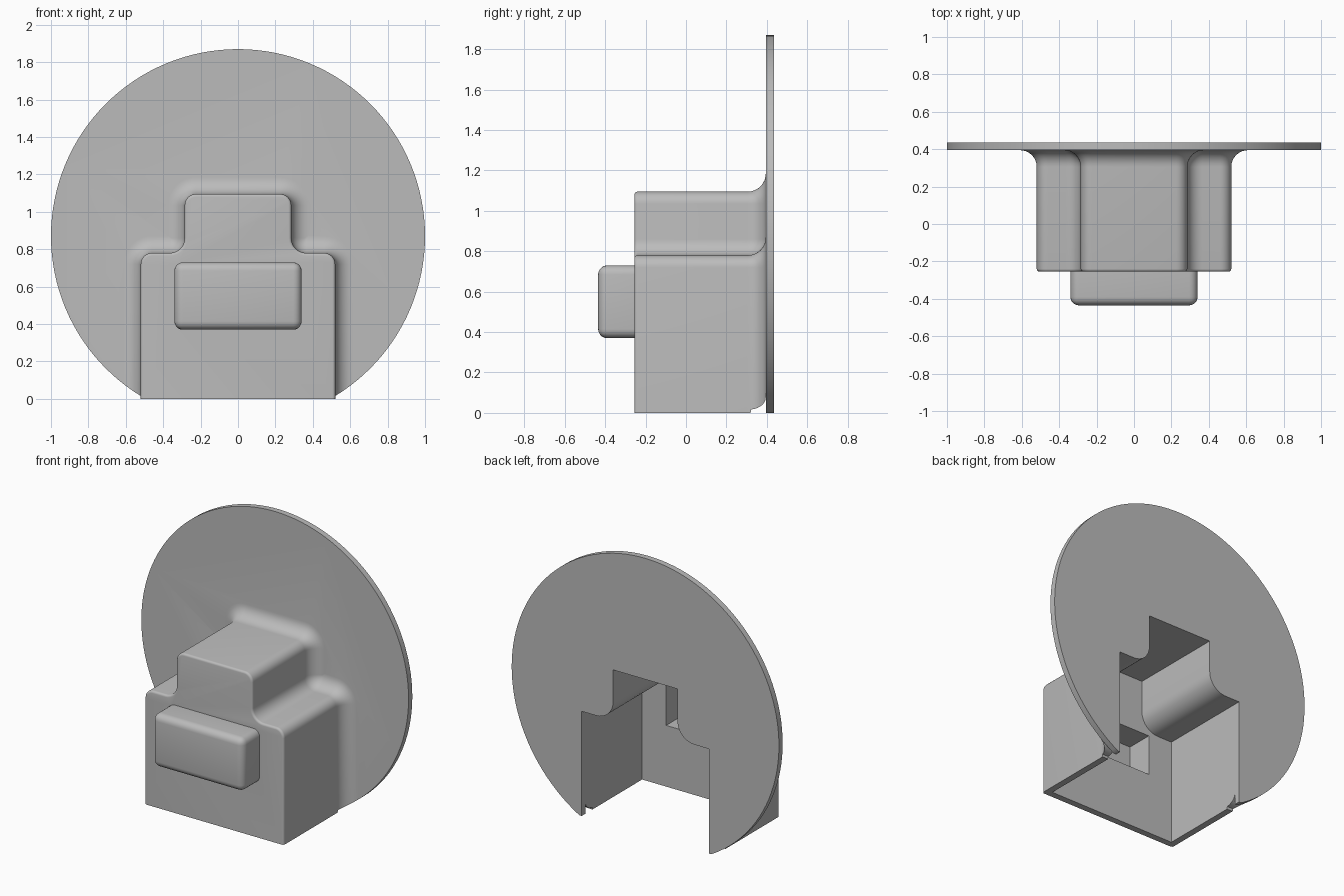
import bpy, bmesh, math
from mathutils import Matrix

cube = bpy.data.objects.get("Cube")
if cube:
    bpy.data.objects.remove(cube, do_unlink=True)

WALL = 0.044
DISC_Z = 0.87
BACK = 0.435

grey = bpy.data.materials.new("plain grey")
grey.use_nodes = True
colour = (0.5, 0.5, 0.5, 1)
grey.diffuse_color = colour
grey.node_tree.nodes["Principled BSDF"].inputs["Base Color"].default_value = colour


def make_object(name, bm):
    bmesh.ops.recalc_face_normals(bm, faces=bm.faces)
    mesh = bpy.data.meshes.new(name)
    bm.to_mesh(mesh)
    bm.free()
    obj = bpy.data.objects.new(name, mesh)
    bpy.context.collection.objects.link(obj)
    mesh.materials.append(grey)
    return obj


def arc(cx, cz, r, start, end, steps=8):
    angles = [math.radians(start + (end - start) * i / steps) for i in range(steps + 1)]
    return [(cx + r * math.cos(a), cz + r * math.sin(a)) for a in angles]


def stepped_outline(w1, h1, w2, h2, convex, concave, bottom):
    """Stepped arch, wide below and narrow above, mirrored about x = 0."""
    half = [(w1, bottom)]
    half += arc(w1 - convex, h1 - convex, convex, 0, 90) if convex else [(w1, h1)]
    half += arc(w2 + concave, h1 + concave, concave, 270, 180)
    half += arc(w2 - convex, h2 - convex, convex, 0, 90) if convex else [(w2, h2)]
    return half + [(-x, z) for x, z in reversed(half)]


def loft(name, rings):
    """Skin a list of (y, outline) rings and cap both ends."""
    bm = bmesh.new()
    loops = [[bm.verts.new((x, y, z)) for x, z in pts] for y, pts in rings]
    for a, b in zip(loops, loops[1:]):
        for i in range(len(a)):
            j = (i + 1) % len(a)
            bm.faces.new((a[i], a[j], b[j], b[i]))
    bm.faces.new(loops[0])
    bm.faces.new(loops[-1])
    return make_object(name, bm)


def box(name, lo, hi, radius=0):
    bm = bmesh.new()
    bmesh.ops.create_cube(bm, size=1)
    for v in bm.verts:
        v.co = [l + (c + 0.5) * (h - l) for c, l, h in zip(v.co, lo, hi)]
    if radius:
        edges = [e for e in bm.edges if min(v.co.y for v in e.verts) < hi[1] - 0.01]
        bmesh.ops.bevel(bm, geom=edges, offset=radius, segments=5, profile=0.5,
                        affect='EDGES')
    return make_object(name, bm)


def combine(target, tool, operation):
    mod = target.modifiers.new("combine", 'BOOLEAN')
    mod.operation = operation
    mod.solver = 'EXACT'
    mod.object = tool
    bpy.context.view_layer.objects.active = target
    bpy.ops.object.modifier_apply(modifier=mod.name)
    bpy.data.objects.remove(tool, do_unlink=True)


# Housing: rounded front edge, straight sides, flare into the disc
def housing_ring(y, d):
    bottom = -0.1
    if d > 0:
        bottom = DISC_Z - math.sqrt(1 - (0.52 + d) ** 2)
    return y, stepped_outline(0.52 + d, 0.78 + d, 0.285 + d, 1.095 + d,
                              0.06 + d, max(0.08 - d, 0.004), bottom)


EDGE, FLARE, STEPS = 0.015, 0.09, 8
rings = []
for i in range(5):
    a = math.radians(90 * i / 4)
    rings.append(housing_ring(-0.255 + EDGE * (1 - math.cos(a)), EDGE * (math.sin(a) - 1)))
for i in range(STEPS + 1):
    a = math.radians(90 * i / STEPS)
    rings.append(housing_ring(0.305 + FLARE * math.sin(a), FLARE * (1 - math.cos(a))))
rings.append(housing_ring(0.41, FLARE))
shell = loft("housing_with_disc", rings)

# Round back disc
bm = bmesh.new()
bmesh.ops.create_cone(bm, cap_ends=True, segments=128, radius1=1, radius2=1, depth=0.04,
                      matrix=Matrix.Translation((0, BACK - 0.02, DISC_Z))
                      @ Matrix.Rotation(math.pi / 2, 4, 'X'))
combine(shell, make_object("back_disc", bm), 'UNION')

# Rounded block on the front
combine(shell, box("front_block", (-0.34, -0.435, 0.37), (0.34, -0.225, 0.73), 0.045), 'UNION')

# Hollow inside, open at the back and below, reaching into the front block
cavity = stepped_outline(0.52 - WALL, 0.708, 0.285 - WALL, 1.095 - WALL, 0, 0.125, -0.3)
combine(shell, loft("cavity", [(-0.255 + WALL, cavity), (0.6, cavity)]), 'DIFFERENCE')
combine(shell, box("block_cavity", (-0.34 + WALL, -0.435 + WALL, 0.37 + WALL),
                   (0.34 - WALL, 0, 0.73 - WALL)), 'DIFFERENCE')

# Flat base
combine(shell, box("base_cut", (-2, -2, -1), (2, 2, 0)), 'DIFFERENCE')

bpy.ops.object.select_all(action='DESELECT')
shell.select_set(True)
bpy.context.view_layer.objects.active = shell
bpy.ops.object.shade_smooth_by_angle(angle=math.radians(30))
